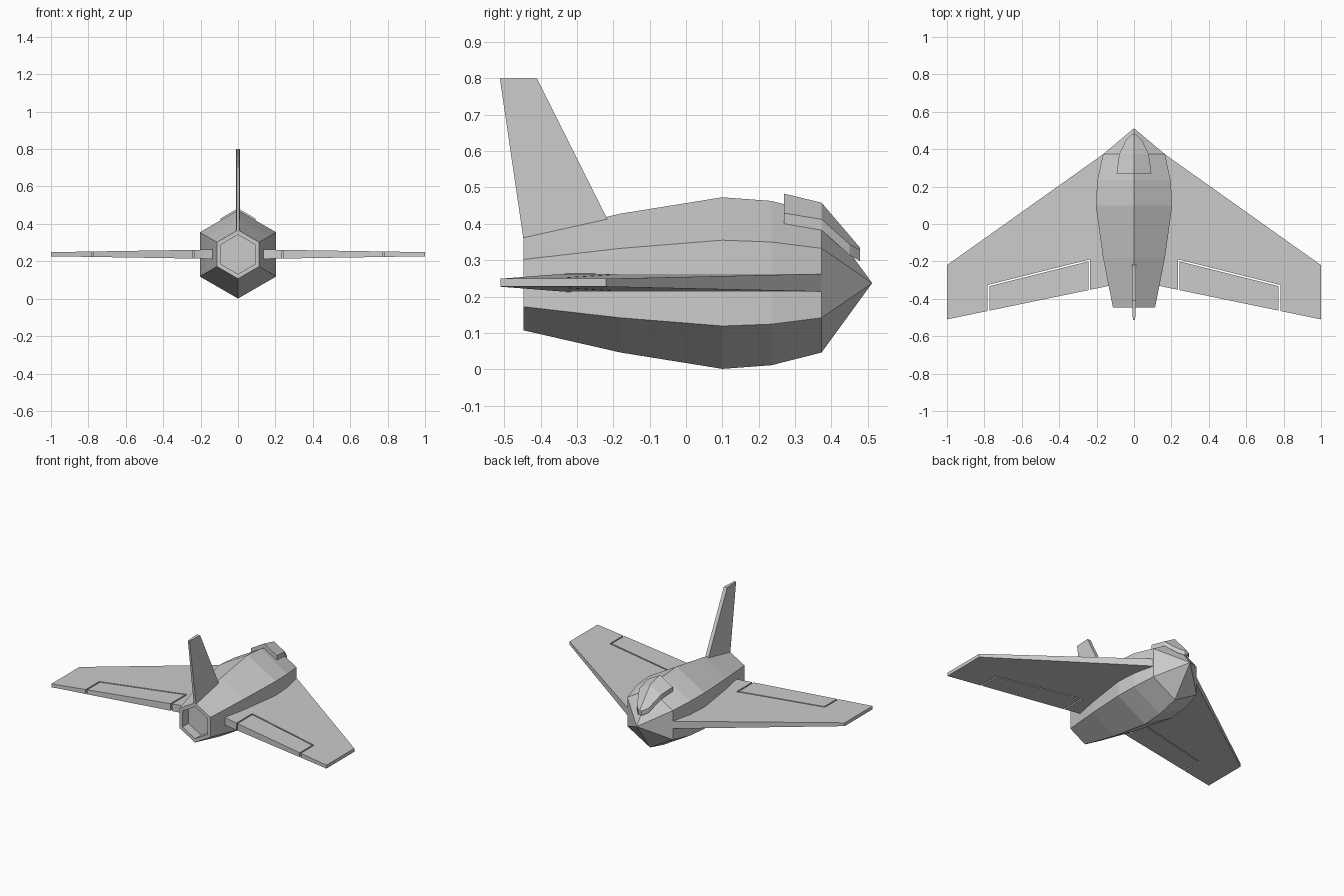
import bpy, bmesh, math

if "Cube" in bpy.data.objects:
    bpy.data.objects.remove(bpy.data.objects["Cube"])

CZ = 0.237  # height of the fuselage axis


def make(name, verts, faces):
    me = bpy.data.meshes.new(name)
    me.from_pydata(verts, [], faces)
    bm = bmesh.new()
    bm.from_mesh(me)
    bmesh.ops.recalc_face_normals(bm, faces=bm.faces)
    bm.to_mesh(me)
    bm.free()
    ob = bpy.data.objects.new(name, me)
    bpy.context.collection.objects.link(ob)
    return ob


def prism(name, bottom, top):
    """Solid between two matching outlines."""
    n = len(bottom)
    faces = [tuple(range(n))[::-1], tuple(range(n, 2 * n))]
    faces += [(i, (i + 1) % n, n + (i + 1) % n, n + i) for i in range(n)]
    return make(name, bottom + top, faces)


# Fuselage: hexagonal sections (y, radius) from nozzle floor, round the rim, to the nose
sections = [(-0.385, 0.105), (-0.447, 0.105), (-0.447, 0.13), (-0.18, 0.191),
            (0.10, 0.236), (0.235, 0.226), (0.373, 0.191)]
verts = []
for y, r in sections:
    for k in range(6):
        a = math.radians(90 + 60 * k)
        verts.append((r * math.cos(a), y, CZ + r * math.sin(a)))
faces = [tuple(range(6))]
for s in range(len(sections) - 1):
    for k in range(6):
        a, b = s * 6 + k, s * 6 + (k + 1) % 6
        faces.append((a, b, b + 6, a + 6))
tip, base = len(verts), 6 * (len(sections) - 1)
verts.append((0, 0.512, CZ))
faces += [(base + k, base + (k + 1) % 6, tip) for k in range(6)]
make("fuselage", verts, faces)


# Wings and flaps: flat outlines whose thickness tapers towards the tip
def trail(x):
    return -0.33 - (x - 0.13) * 0.18 / 0.87


def hinge(x):
    return -0.19 - (x - 0.24) * 0.25


def plate(name, outline, side):
    def half(x):
        return 0.025 - 0.014 * (x - 0.13) / 0.87
    return prism(name, [(side * x, y, CZ + 0.001 - half(x)) for x, y in outline],
                 [(side * x, y, CZ + 0.001 + half(x)) for x, y in outline])


X0, X1, GAP = 0.235, 0.782, 0.009
wing = [(0.13, 0.39), (0.165, 0.373), (1, -0.22), (1, trail(1)), (X1, trail(X1)),
        (X1, hinge(X1)), (X0, hinge(X0)), (X0, trail(X0)), (0.13, trail(0.13))]
fx0, fx1 = X0 + GAP, X1 - GAP
flap = [(fx0, hinge(fx0) - GAP), (fx1, hinge(fx1) - GAP),
        (fx1, trail(fx1)), (fx0, trail(fx0))]
for side, label in ((1, "right"), (-1, "left")):
    plate("wing_" + label, wing, side)
    plate("flap_" + label, flap, side)

# Tail fin: swept, thinner along the trailing edge
fin = [(-0.512, 0.8, 0.006), (-0.41, 0.8, 0.012), (-0.205, 0.39, 0.012), (-0.446, 0.35, 0.009)]
prism("tail_fin", [(-t, y, z) for y, z, t in fin], [(t, y, z) for y, z, t in fin])

# Canopy: ridged shell lying over the nose (y, ridge z, half width)
rows = [(0.27, 0.483, 0.093), (0.373, 0.458, 0.079), (0.45, 0.368, 0.042), (0.478, 0.335, 0.012)]
verts, faces = [], []
for y, z, w in rows:
    d = w * 0.577
    verts += [(-w, y, z - d), (0, y, z), (w, y, z - d),
              (w, y, z - d - 0.03), (0, y, z - 0.03), (-w, y, z - d - 0.03)]
for s in range(len(rows) - 1):
    for k in range(6):
        a, b = s * 6 + k, s * 6 + (k + 1) % 6
        faces.append((a, b, b + 6, a + 6))
for s in (0, 6 * (len(rows) - 1)):
    faces += [(s, s + 1, s + 4, s + 5), (s + 1, s + 2, s + 3, s + 4)]
make("canopy", verts, faces)
